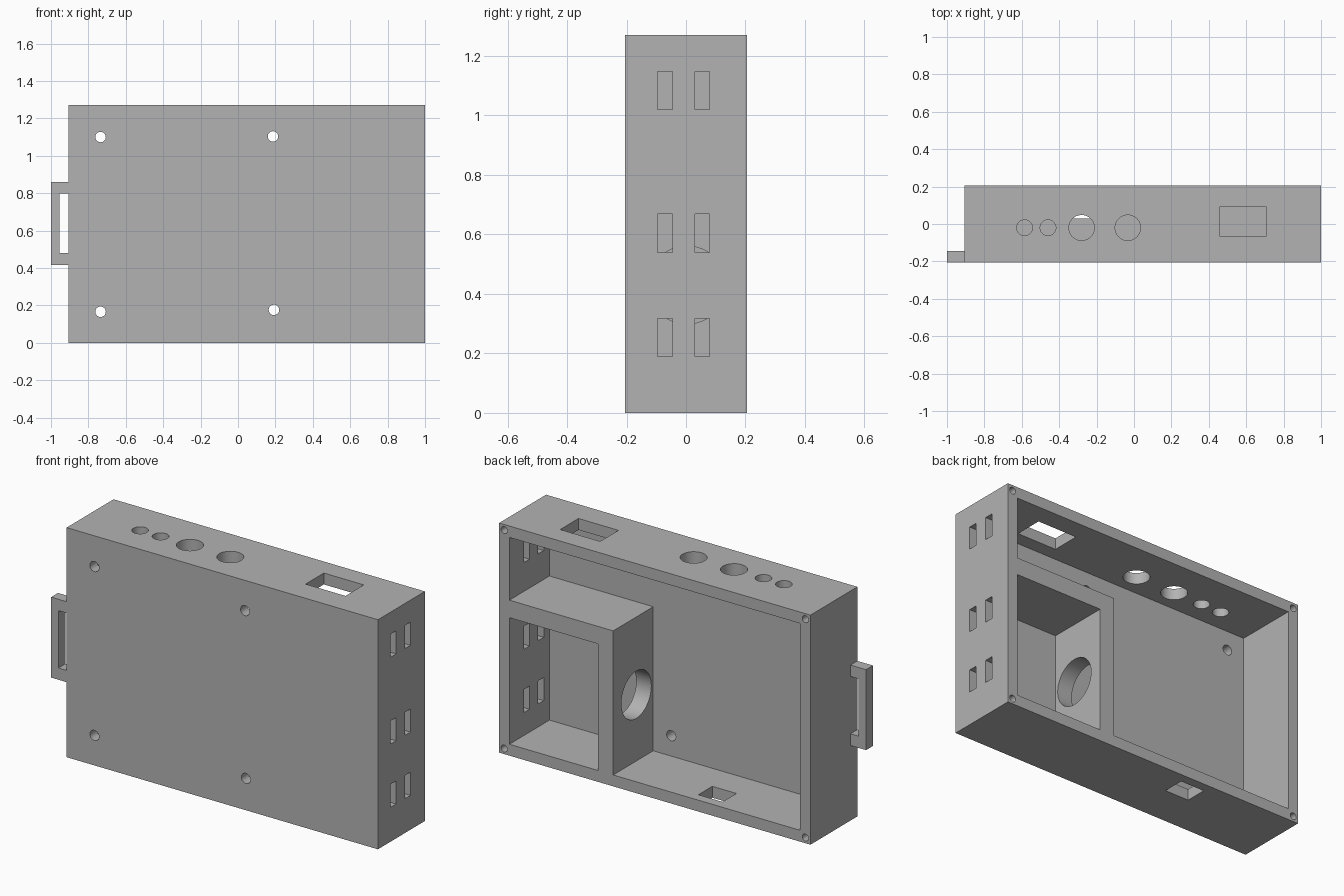
import bpy, bmesh, math
from mathutils import Matrix, Vector

default = bpy.data.objects.get("Cube")
if default:
    bpy.data.objects.remove(default, do_unlink=True)

grey = bpy.data.materials.new("plain grey")
grey.use_nodes = True
grey.diffuse_color = (0.45, 0.45, 0.45, 1)
grey.node_tree.nodes["Principled BSDF"].inputs["Base Color"].default_value = grey.diffuse_color

FRONT, BACK = -0.205, 0.205
LEFT, RIGHT, TOP = 1.0, -0.905, 1.27
WALL = 0.063
FLOOR = FRONT + 0.06


def box(bm, x, y, z):
    """Box from three (low, high) ranges."""
    size = [b - a for a, b in (x, y, z)]
    mid = [(a + b) / 2 for a, b in (x, y, z)]
    bmesh.ops.create_cube(bm, size=1, matrix=Matrix.Translation(mid) @ Matrix.Diagonal((*size, 1)))


def cylinder(bm, centre, radius, length, axis):
    turn = Vector((0, 0, 1)).rotation_difference(Vector(axis)).to_matrix().to_4x4()
    bmesh.ops.create_cone(bm, cap_ends=True, segments=48, radius1=radius, radius2=radius,
                          depth=length, matrix=Matrix.Translation(centre) @ turn)


def prism(bm, outline, y0, y1):
    """Extrude an x-z outline along y."""
    face = bm.faces.new([bm.verts.new((x, y0, z)) for x, z in outline])
    moved = bmesh.ops.extrude_face_region(bm, geom=[face])["geom"]
    verts = [v for v in moved if isinstance(v, bmesh.types.BMVert)]
    bmesh.ops.translate(bm, verts=verts, vec=(0, y1 - y0, 0))


def finish(bm, name):
    bmesh.ops.recalc_face_normals(bm, faces=bm.faces)
    mesh = bpy.data.meshes.new(name)
    bm.to_mesh(mesh)
    bm.free()
    mesh.materials.append(grey)
    obj = bpy.data.objects.new(name, mesh)
    bpy.context.collection.objects.link(obj)
    return obj


def subtract(obj, cutter):
    mod = obj.modifiers.new("cut", "BOOLEAN")
    mod.operation, mod.solver, mod.object = "DIFFERENCE", "EXACT", cutter
    graph = bpy.context.evaluated_depsgraph_get()
    result = bpy.data.meshes.new_from_object(obj.evaluated_get(graph))
    obj.modifiers.clear()
    obj.data = result
    bpy.data.objects.remove(cutter, do_unlink=True)


# Solid housing block
bm = bmesh.new()
box(bm, (RIGHT, LEFT), (FRONT, BACK), (0, TOP))
housing = finish(bm, "housing")

# Main L-shaped cavity and the smaller corner compartment, open at the back
bm = bmesh.new()
inner_r, inner_l, inner_t = RIGHT + WALL, LEFT - WALL, TOP - WALL
prism(bm, [(inner_r, WALL), (0.302, WALL), (0.302, 0.86), (inner_l, 0.86),
           (inner_l, inner_t), (inner_r, inner_t)], FLOOR, 0.3)
box(bm, (0.394, inner_l), (FLOOR, 0.3), (WALL, 0.763))
subtract(housing, finish(bm, "cavity_cutter"))

bm = bmesh.new()
# Mounting holes through the front plate
for x, z in ((-0.735, 1.1), (0.187, 1.103), (-0.735, 0.166), (0.192, 0.176)):
    cylinder(bm, (x, FRONT, z), 0.028, 0.2, (0, 1, 0))
# Lid screw holes in the back corners
for x in (RIGHT + 0.031, LEFT - 0.031):
    for z in (0.031, TOP - 0.031):
        cylinder(bm, (x, BACK, z), 0.019, 0.2, (0, 1, 0))
# Round and rectangular openings in the top wall
for x, r in ((-0.585, 0.042), (-0.46, 0.042), (-0.28, 0.068), (-0.033, 0.068)):
    cylinder(bm, (x, -0.02, TOP), r, 0.2, (0, 0, 1))
box(bm, (0.46, 0.705), (-0.067, 0.093), (TOP - 0.1, TOP + 0.1))
# Opening in the bottom wall
box(bm, (-0.33, -0.182), (0.03, 0.152), (-0.1, 0.1))
# Vent slots in the left wall
for z in (0.19, 0.54, 1.02):
    for y in (-0.095, 0.03):
        box(bm, (LEFT - 0.1, LEFT + 0.1), (y, y + 0.049), (z, z + 0.128))
# Large hole in the upright partition
cylinder(bm, (0.348, 0.003, 0.43), 0.131, 0.2, (1, 0, 0))
subtract(housing, finish(bm, "hole_cutter"))

# Strap loop on the right side
bm = bmesh.new()
prism(bm, [(RIGHT, 0.415), (-1, 0.415), (-1, 0.86), (RIGHT, 0.86),
           (RIGHT, 0.797), (-0.955, 0.797), (-0.955, 0.48), (RIGHT, 0.48)], FRONT, FLOOR)
loop = finish(bm, "side_loop")

for obj in (housing, loop):
    bpy.ops.object.select_all(action="DESELECT")
    obj.select_set(True)
    bpy.context.view_layer.objects.active = obj
    bpy.ops.object.shade_smooth_by_angle(angle=math.radians(30))
